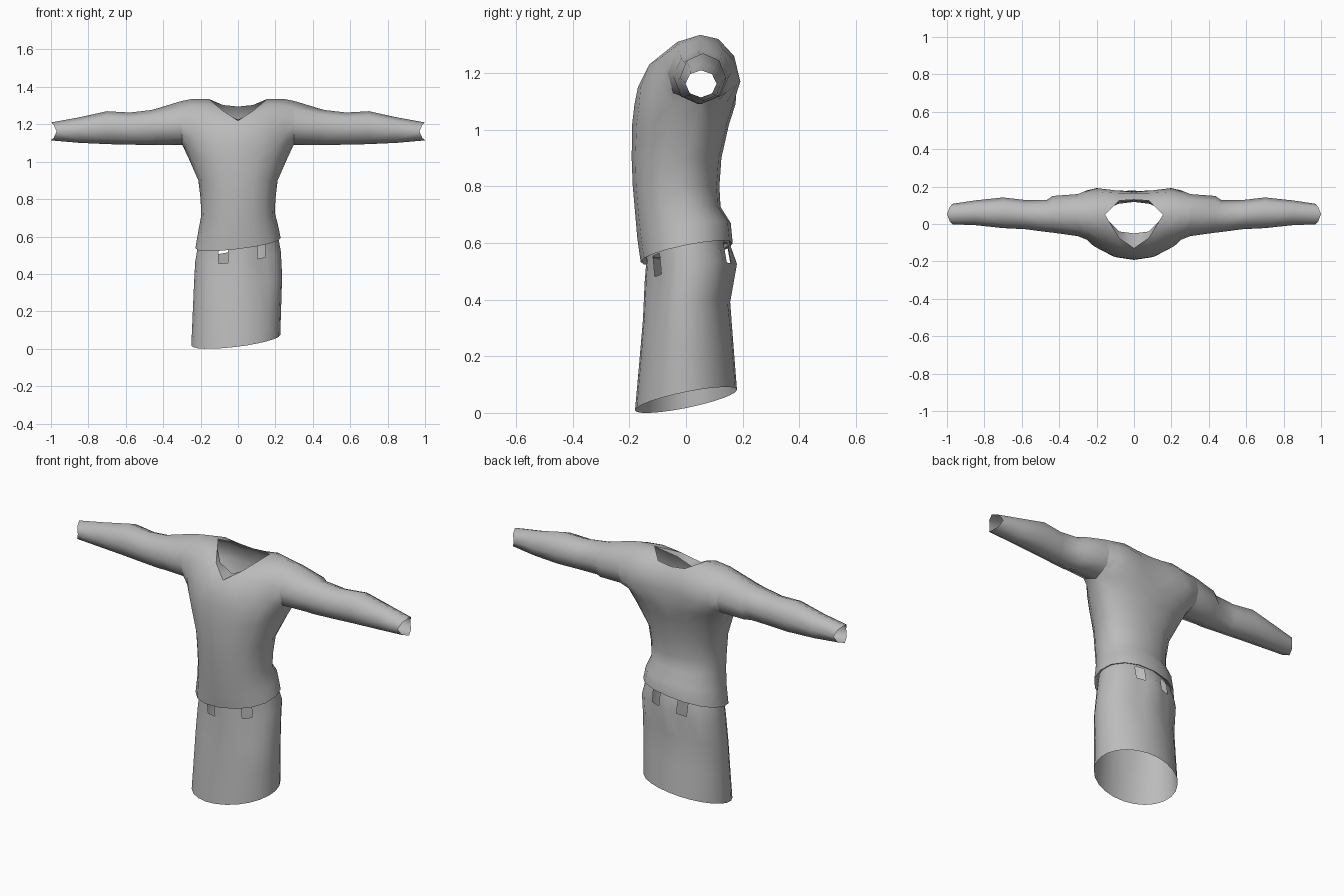
import bpy, bmesh, math
from mathutils import Vector

if "Cube" in bpy.data.objects:
    bpy.data.objects.remove(bpy.data.objects["Cube"])

grey = bpy.data.materials.new("grey cloth")
grey.diffuse_color = (0.5, 0.5, 0.5, 1)
grey.use_nodes = True
grey.node_tree.nodes["Principled BSDF"].inputs["Base Color"].default_value = grey.diffuse_color


def finish(name, bm, angle=60):
    bmesh.ops.remove_doubles(bm, verts=bm.verts, dist=0.0005)
    bmesh.ops.recalc_face_normals(bm, faces=bm.faces)
    me = bpy.data.meshes.new(name)
    bm.to_mesh(me)
    bm.free()
    ob = bpy.data.objects.new(name, me)
    bpy.context.collection.objects.link(ob)
    me.materials.append(grey)
    bpy.ops.object.select_all(action='DESELECT')
    bpy.context.view_layer.objects.active = ob
    ob.select_set(True)
    bpy.ops.object.shade_smooth_by_angle(angle=math.radians(angle))
    return ob


def loft(bm, rows, closed=False, skip=()):
    """Bridge rows of points; coincident points collapse into triangles."""
    vs = [[bm.verts.new(p) for p in r] for r in rows]
    n = len(rows[0])
    for i in range(len(rows) - 1):
        for j in range(n if closed else n - 1):
            k = (j + 1) % n
            if (i, j) in skip:
                continue
            loop = []
            for v in (vs[i][j], vs[i][k], vs[i + 1][k], vs[i + 1][j]):
                if all((v.co - o.co).length > 0.0005 for o in loop):
                    loop.append(v)
            if len(loop) > 2:
                bm.faces.new(loop)


def tilt(x, y):
    return 0.12 * x + 0.2 * y


# ---- sweater body: height, half width, front y, back y, side y, hem tilt
BODY = [(0.585, 0.19, -0.135, 0.14, 0.0, 1), (0.565, 0.228, -0.160, 0.165, 0.0, 1),
        (0.645, 0.213, -0.172, 0.158, 0.0, 0.8), (0.72, 0.197, -0.180, 0.122, -0.02, 0.3),
        (0.80, 0.200, -0.188, 0.118, -0.02, 0), (0.90, 0.212, -0.192, 0.125, -0.01, 0),
        (1.02, 0.265, -0.190, 0.152, 0.03, 0), (1.09, 0.298, -0.182, 0.175, 0.05, 0)]
# chest, neckline and shoulder, from centre line to armhole
V_TIP, V_MID = (0, -0.13, 1.22), (0.08, -0.075, 1.272)
N_TIP, N_MID = (0, 0.13, 1.295), (0.08, 0.125, 1.303)
SHOULDER = [(0.155, 0.05, 1.335), (0.25, 0.05, 1.335), (0.30, 0.05, 1.325)]
FRONT = [[(0, -0.17, 1.15), (0.10, -0.16, 1.15), (0.185, -0.118, 1.16), (0.25, -0.085, 1.15), (0.30, -0.045, 1.13)],
         [V_TIP, (0.07, -0.13, 1.23), (0.17, -0.095, 1.25), (0.24, -0.072, 1.24), (0.30, -0.065, 1.2)],
         [V_TIP, V_MID, (0.16, -0.03, 1.31), (0.25, -0.03, 1.3), (0.30, -0.03, 1.285)],
         [V_TIP, V_MID] + SHOULDER]
BACK = [[(0, 0.17, 1.18), (0.10, 0.18, 1.18), (0.20, 0.192, 1.17), (0.25, 0.18, 1.16), (0.30, 0.14, 1.13)],
        [(0, 0.165, 1.25), (0.08, 0.165, 1.25), (0.17, 0.17, 1.26), (0.24, 0.165, 1.25), (0.30, 0.16, 1.2)],
        [N_TIP, N_MID, (0.16, 0.115, 1.32), (0.25, 0.12, 1.3), (0.30, 0.13, 1.285)],
        [N_TIP, N_MID] + SHOULDER]


def panel(upper, s, front):
    rows = []
    for z, w, yf, yb, ym, t in BODY:
        ye = yf if front else yb
        row = []
        for k in range(5):
            a = k * math.pi / 8
            x = s * w * math.sin(a) ** 0.93
            y = ym + (ye - ym) * max(0, math.cos(a)) ** 0.93
            row.append((x, y, z + t * tilt(x, y)))
        rows.append(row)
    return rows + [[(s * x, y, z) for x, y, z in r] for r in upper]


bm = bmesh.new()
for s in (1, -1):
    loft(bm, panel(FRONT, s, True))
    loft(bm, panel(BACK, s, False))
finish("sweater_body", bm)

# ---- sleeves: x, centre y, radius y, centre z, radius z
SLEEVE = [(0.435, 0.052, 0.098, 1.187, 0.097), (0.465, 0.043, 0.086, 1.183, 0.093),
          (0.58, 0.050, 0.078, 1.177, 0.086), (0.70, 0.060, 0.082, 1.182, 0.088),
          (0.85, 0.060, 0.066, 1.169, 0.068), (0.985, 0.053, 0.055, 1.162, 0.048)]
armhole = ([(0.298, 0.05, 1.09)] + [r[4] for r in FRONT] + [r[4] for r in BACK[2::-1]])
for side, s in (("right", 1), ("left", -1)):
    rows = [[(s * x, y, z) for x, y, z in armhole]]
    for x, cy, ry, cz, rz in SLEEVE:
        ring = []
        for k in range(8):
            a = k * math.pi / 4
            ragged = 0.015 * math.cos(2 * a) if x > 0.9 else 0
            ring.append((s * (x + ragged), cy - ry * math.sin(a), cz - rz * math.cos(a)))
        rows.append(ring)
    bm = bmesh.new()
    loft(bm, rows, closed=True)
    finish(side + "_sleeve", bm)

# ---- folded facing inside the neckline
outer = [V_TIP, V_MID, SHOULDER[0]]
inner = [(0, -0.05, 1.225), (0.08, -0.04, 1.262), (0.15, 0.03, 1.318)]
bm = bmesh.new()
for s in (1, -1):
    loft(bm, [[(s * x, y, z) for x, y, z in r] for r in (outer, inner)])
finish("neck_facing", bm)

# ---- skirt: height, centre x, half width, front y, back y
SKIRT = [(0.63, 0.0, 0.205, -0.135, 0.140), (0.565, 0.0, 0.216, -0.140, 0.155),
         (0.49, 0.0, 0.229, -0.146, 0.180), (0.36, 0.0, 0.236, -0.152, 0.156),
         (0.20, -0.006, 0.237, -0.166, 0.168), (0.045, -0.012, 0.238, -0.180, 0.180)]
GAPS = (2, 10, 13, 22)   # openings just under the sweater hem
rows = []
for i, (z, cx, w, yf, yb) in enumerate(SKIRT):
    ring = []
    for k in range(24):
        a = k * math.pi / 12
        near = k in GAPS or (k - 1) % 24 in GAPS
        pull = {1: 0.97, 2: 0.9, 3: 0.97}.get(i, 1) if near else 1
        x = cx + w * pull * math.sin(a)
        y = (yf + yb) / 2 - (yb - yf) / 2 * pull * math.cos(a)
        ring.append((x, y, z + tilt(x, y)))
    rows.append(ring)
bm = bmesh.new()
loft(bm, rows, closed=True, skip={(1, g) for g in GAPS})
zmin = min(v.co.z for v in bm.verts)
for v in bm.verts:          # rest the lowest hem point on the floor
    if v.co.z < 0.12:
        v.co.z -= zmin
finish("skirt", bm)
